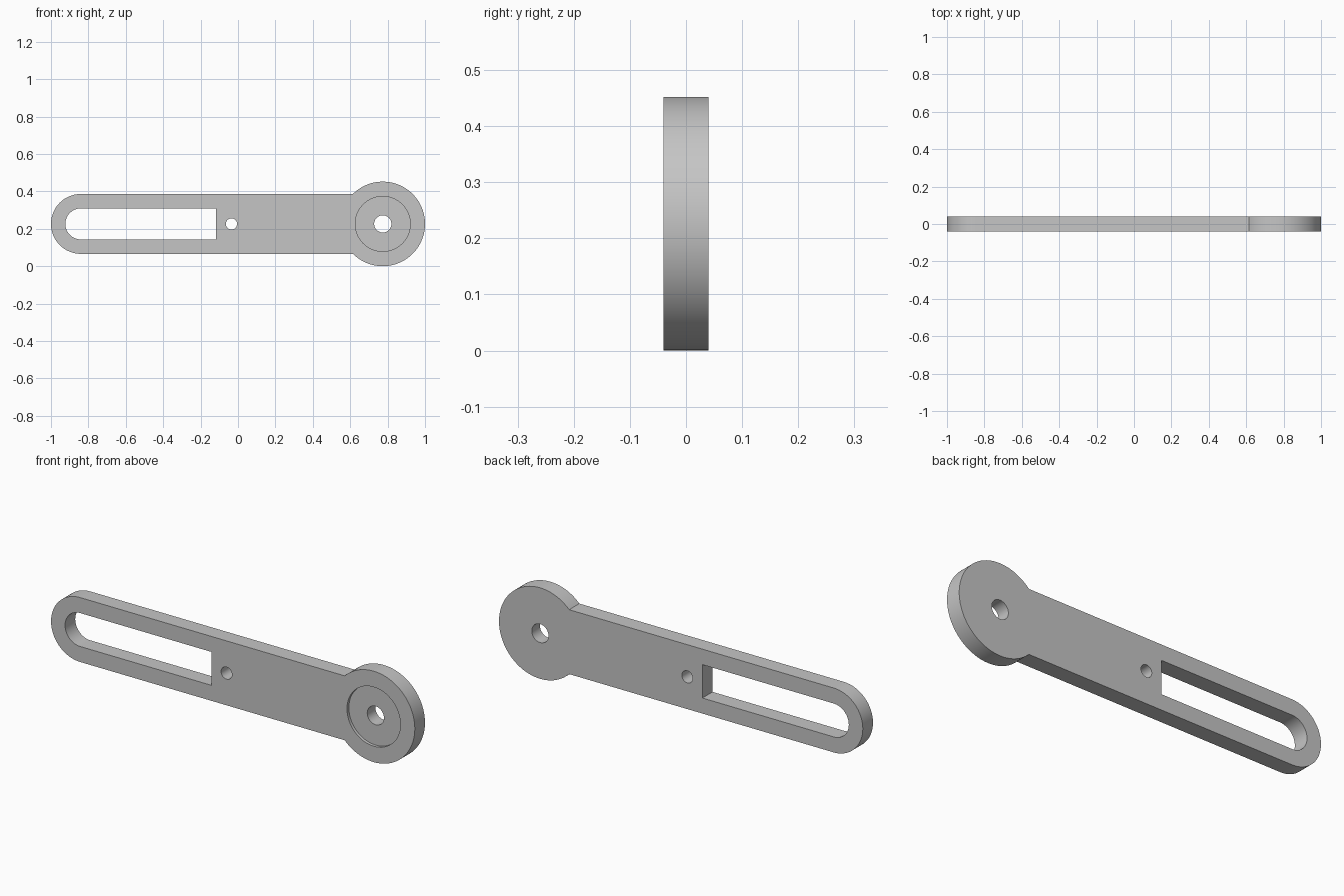
import bpy
import bmesh
from math import asin, cos, sin, pi, radians

if "Cube" in bpy.data.objects:
    bpy.data.objects.remove(bpy.data.objects["Cube"], do_unlink=True)

MID_Z = 0.226        # height of the long axis
HALF_T = 0.04        # half the plate thickness
HUB_X, HUB_R = 0.774, 0.226
END_X, END_R = -0.84, 0.16
SLOT_R = 0.083

grey = bpy.data.materials.new("plain grey")
grey.use_nodes = True
grey.diffuse_color = (0.56, 0.56, 0.56, 1)
grey.node_tree.nodes["Principled BSDF"].inputs["Base Color"].default_value = grey.diffuse_color


def arc(x, r, start, end, steps):
    """Points on an arc about the long axis."""
    angles = [start + (end - start) * i / steps for i in range(steps + 1)]
    return [(x + r * cos(a), MID_Z + r * sin(a)) for a in angles]


def circle(x, r, steps=64):
    return arc(x, r, 0, 2 * pi, steps)[:-1]


def prism(name, outline, y0, y1):
    """Extrude an x-z outline from y0 to y1."""
    bm = bmesh.new()
    face = bm.faces.new([bm.verts.new((x, y0, z)) for x, z in outline])
    top = bmesh.ops.extrude_face_region(bm, geom=[face])["geom"]
    moved = [v for v in top if isinstance(v, bmesh.types.BMVert)]
    bmesh.ops.translate(bm, verts=moved, vec=(0, y1 - y0, 0))
    bmesh.ops.recalc_face_normals(bm, faces=bm.faces)
    mesh = bpy.data.meshes.new(name)
    bm.to_mesh(mesh)
    bm.free()
    mesh.materials.append(grey)
    obj = bpy.data.objects.new(name, mesh)
    bpy.context.collection.objects.link(obj)
    return obj


# Arm with a rounded end, running into the round hub
meet = asin(END_R / HUB_R)
outline = arc(HUB_X, HUB_R, meet - pi, pi - meet, 96) + arc(END_X, END_R, pi / 2, 3 * pi / 2, 48)
arm = prism("slotted_arm", outline, -HALF_T, HALF_T)

# Slot, pin hole, hub bore and shallow front recess
slot = arc(END_X, SLOT_R, pi / 2, 3 * pi / 2, 32) + [(-0.118, MID_Z - SLOT_R), (-0.118, MID_Z + SLOT_R)]
cutters = [
    prism("slot_cutter", slot, -0.1, 0.1),
    prism("pin_hole_cutter", circle(-0.035, 0.03, 48), -0.1, 0.1),
    prism("hub_bore_cutter", circle(HUB_X, 0.046, 48), -0.1, 0.1),
    prism("hub_recess_cutter", circle(HUB_X, 0.147), -0.1, -HALF_T + 0.015),
]
bpy.ops.object.select_all(action="DESELECT")
arm.select_set(True)
bpy.context.view_layer.objects.active = arm
for cutter in cutters:
    cutter.hide_render = True
    mod = arm.modifiers.new(cutter.name, "BOOLEAN")
    mod.operation = "DIFFERENCE"
    mod.solver = "EXACT"
    mod.object = cutter
    bpy.ops.object.modifier_apply(modifier=mod.name)
    bpy.data.objects.remove(cutter, do_unlink=True)

bpy.ops.object.shade_smooth_by_angle(angle=radians(30))
